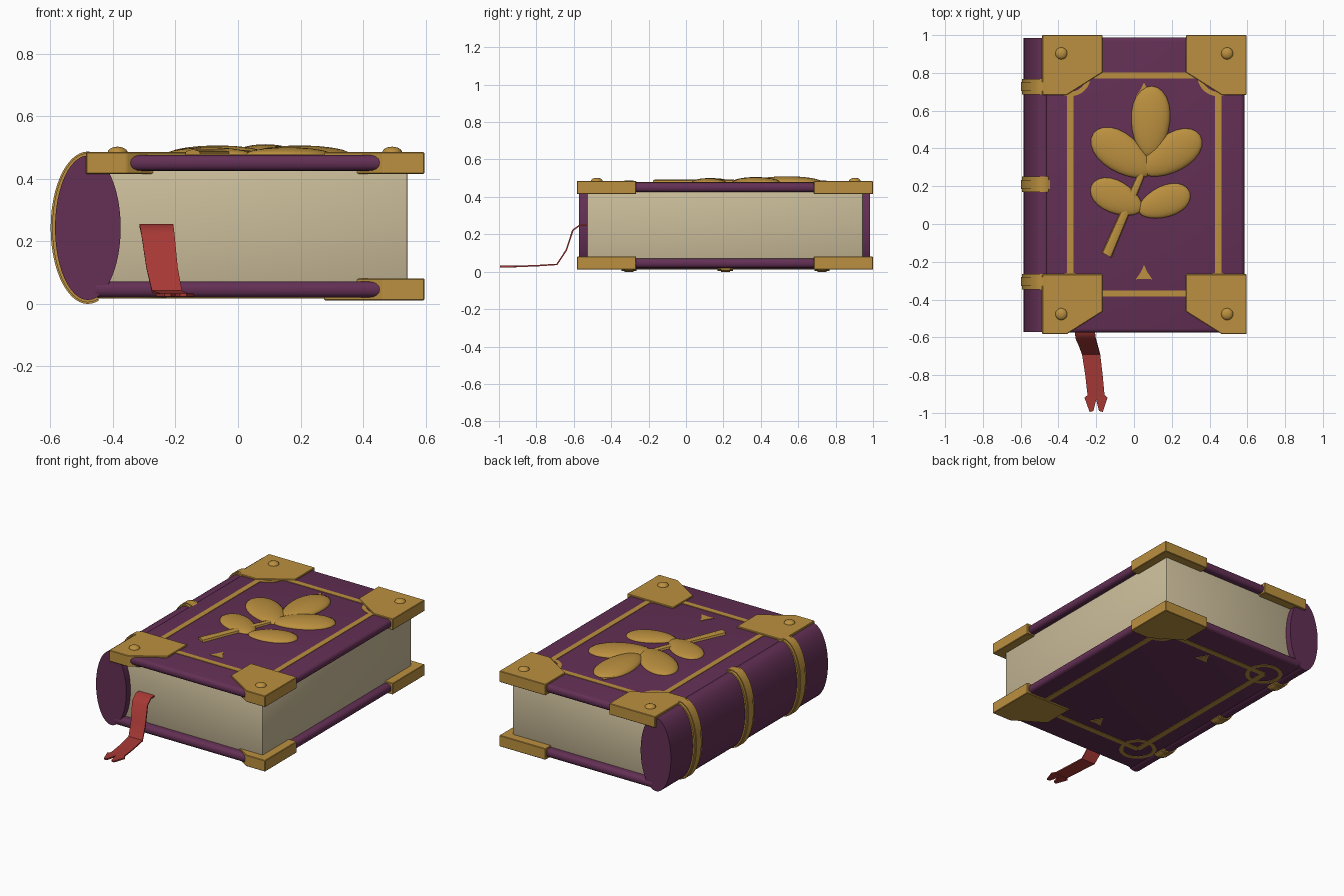
import bpy, bmesh, math
from mathutils import Vector

if "Cube" in bpy.data.objects:
    bpy.data.objects.remove(bpy.data.objects["Cube"])


def material(name, rgb):
    m = bpy.data.materials.new(name)
    m.diffuse_color = (*rgb, 1)
    m.use_nodes = True
    m.node_tree.nodes["Principled BSDF"].inputs["Base Color"].default_value = m.diffuse_color
    return m


PURPLE = material("purple_leather", (0.125, 0.029, 0.09))
GOLD = material("gold_metal", (0.50, 0.28, 0.05))
PAPER = material("cream_paper", (0.60, 0.51, 0.325))
RED = material("red_ribbon", (0.38, 0.04, 0.035))


def finish(name, bm, mat, smooth=None):
    bmesh.ops.recalc_face_normals(bm, faces=bm.faces[:])
    me = bpy.data.meshes.new(name)
    bm.to_mesh(me)
    bm.free()
    ob = bpy.data.objects.new(name, me)
    bpy.context.collection.objects.link(ob)
    me.materials.append(mat)
    if smooth:
        bpy.ops.object.select_all(action='DESELECT')
        ob.select_set(True)
        bpy.context.view_layer.objects.active = ob
        bpy.ops.object.shade_smooth_by_angle(angle=math.radians(smooth))
    return ob


def add_prism(bm, pts, z0, z1):
    lo = [bm.verts.new((x, y, z0)) for x, y in pts]
    hi = [bm.verts.new((x, y, z1)) for x, y in pts]
    bm.faces.new(lo[::-1])
    bm.faces.new(hi)
    n = len(pts)
    for i in range(n):
        j = (i + 1) % n
        bm.faces.new((lo[i], lo[j], hi[j], hi[i]))


def rect(x0, x1, y0, y1):
    return [(x0, y0), (x1, y0), (x1, y1), (x0, y1)]


def box(name, x0, x1, y0, y1, z0, z1, mat, bevel, segs):
    bm = bmesh.new()
    add_prism(bm, rect(x0, x1, y0, y1), z0, z1)
    bmesh.ops.bevel(bm, geom=bm.edges[:], offset=bevel, segments=segs,
                    profile=0.5, affect='EDGES')
    return finish(name, bm, mat, 40)


def sweep(bm, rings, closed_ends=True):
    """Skin a list of closed rings of points."""
    vs = [[bm.verts.new(p) for p in r] for r in rings]
    n = len(vs[0])
    for a, b in zip(vs, vs[1:]):
        for i in range(n):
            j = (i + 1) % n
            bm.faces.new((a[i], a[j], b[j], b[i]))
    if closed_ends:
        bm.faces.new(vs[0])
        bm.faces.new(vs[-1][::-1])


# Covers and page block
box("top_cover", -0.47, 0.585, -0.575, 0.988, 0.425, 0.476, PURPLE, 0.022, 4)
box("bottom_cover", -0.47, 0.585, -0.575, 0.988, 0.02, 0.071, PURPLE, 0.022, 4)
box("page_block", -0.46, 0.542, -0.53, 0.945, 0.06, 0.435, PAPER, 0.008, 2)

# Elliptical spine
SX, SZ = -0.48, 0.243


def ellipse(a, rx, rz, y):
    return (SX + rx * math.cos(a), y, SZ + rz * math.sin(a))


bm = bmesh.new()
sweep(bm, [[ellipse(2 * math.pi * i / 48, 0.105, 0.231, y) for i in range(48)]
           for y in (-0.572, 0.985)])
finish("spine", bm, PURPLE, 40)

# Ridged bands wrapped around the spine
profile = [(-0.041, -0.004), (-0.041, 0.009), (-0.024, 0.009), (-0.024, 0.014),
           (0.024, 0.014), (0.024, 0.009), (0.041, 0.009), (0.041, -0.004)]
for k, yc in enumerate((-0.305, 0.21, 0.727)):
    bm = bmesh.new()
    rings = []
    for i in range(37):
        a = math.radians(73 + 214 * i / 36)
        rings.append([ellipse(a, 0.105 + d, 0.2295 + d, yc + dy) for dy, d in profile])
    sweep(bm, rings)
    finish(f"spine_band_{k + 1}", bm, GOLD, 30)

# Corner guards: chamfered on the inner front side
def corner(name, outer, inner, y0, z0):
    cut = inner + math.copysign(0.19, outer - inner)
    bm = bmesh.new()
    add_prism(bm, [(outer, y0), (cut, y0), (inner, y0 + 0.12),
                   (inner, y0 + 0.317), (outer, y0 + 0.317)], z0, z0 + 0.07)
    bmesh.ops.bevel(bm, geom=bm.edges[:], offset=0.003, segments=1, affect='EDGES')
    finish(name, bm, GOLD)


for yname, y0 in (("front", -0.583), ("back", 0.683)):
    corner(f"top_{yname}_right_corner", 0.596, 0.275, y0, 0.415)
    corner(f"top_{yname}_left_corner", -0.486, -0.166, y0, 0.415)
    corner(f"bottom_{yname}_right_corner", 0.596, 0.275, y0, 0.011)

# Rivets on the top corners
for k, (x, y) in enumerate([(x, y) for x in (-0.385, 0.493) for y in (-0.477, 0.903)]):
    bm = bmesh.new()
    bmesh.ops.create_uvsphere(bm, u_segments=20, v_segments=12, radius=0.032)
    for v in bm.verts:
        v.co = (v.co.x + x, v.co.y + y, v.co.z * 0.6 + 0.483)
    finish(f"rivet_{k + 1}", bm, GOLD, 60)

# Thin border frame, corner rings and small trefoils on both covers
FX0, FX1, FY0, FY1, W = -0.338, 0.445, -0.368, 0.786, 0.017
for name, z0, z1 in (("top", 0.473, 0.479), ("bottom", 0.017, 0.023)):
    bm = bmesh.new()
    for x in (FX0, FX1):
        add_prism(bm, rect(x - W, x + W, FY0, FY1), z0, z1)
    for y in (FY0, FY1):
        add_prism(bm, rect(FX0, FX1, y - W, y + W), z0, z1 + 0.0004)
    finish(f"{name}_border", bm, GOLD)

    bm = bmesh.new()
    for x in (FX0, FX1):
        for y in (FY0, FY1):
            N = 32
            ring = []
            for i in range(N + 1):
                c, s = math.cos(2 * math.pi * i / N), math.sin(2 * math.pi * i / N)
                ring.append([(x + r * c, y + r * s, z) for r, z in
                             ((0.086, z0), (0.11, z0), (0.11, z1), (0.086, z1))])
            sweep(bm, ring, False)
    bmesh.ops.remove_doubles(bm, verts=bm.verts[:], dist=1e-5)
    finish(f"{name}_border_rings", bm, GOLD)

    bm = bmesh.new()
    for y in (-0.268, 0.70):
        pts = []
        for i in range(6):
            a = math.pi / 2 + i * math.pi / 3
            r = 0.022 if i % 2 else 0.05
            pts.append((0.053 + r * math.cos(a), y + r * math.sin(a)))
        add_prism(bm, pts, z0, z1)
    finish(f"{name}_trefoils", bm, GOLD)

# Leaf sprig emblem: base point, tip point, half width, height
leaves = [((0.08, 0.35), (0.095, 0.73), 0.102, 0.034),
          ((0.085, 0.265), (-0.215, 0.48), 0.10, 0.030),
          ((0.045, 0.275), (0.35, 0.47), 0.098, 0.030),
          ((0.04, 0.075), (-0.225, 0.205), 0.085, 0.024),
          ((0.025, 0.065), (0.295, 0.17), 0.082, 0.024)]
for k, (base, tip, w, h) in enumerate(leaves):
    b, t = Vector(base), Vector(tip)
    axis = (t - b) / 2
    side = Vector((-axis.y, axis.x)).normalized()
    bm = bmesh.new()
    bmesh.ops.create_uvsphere(bm, u_segments=24, v_segments=16, radius=1)
    for v in bm.verts:
        u = v.co.x
        p = (b + t) / 2 + axis * u + side * (v.co.y * w * (1 + 0.15 * u))
        v.co = (p.x, p.y, 0.476 + v.co.z * h)
    finish(f"leaf_{k + 1}", bm, GOLD, 60)

# Tapered stem
b, t = Vector((-0.145, -0.165)), Vector((0.075, 0.36))
mid = Vector((0.03, 0.24))
side = Vector((0.87, -0.45))
bm = bmesh.new()
sweep(bm, [[(*(p + side * u * w), 0.474 + z) for u, z in
            ((-1, 0), (-0.8, h * 0.7), (0, h), (0.8, h * 0.7), (1, 0))]
           for p, w, h in ((b, 0.03, 0.02), (mid, 0.021, 0.018), (t, 0.012, 0.015))])
finish("stem", bm, GOLD, 50)

# Bookmark ribbon: hangs out of the pages and lies on the table
path = [(-0.262, -0.50, 0.252, 0.054), (-0.261, -0.565, 0.25, 0.054),
        (-0.256, -0.605, 0.222, 0.053), (-0.243, -0.64, 0.115, 0.05),
        (-0.227, -0.69, 0.039, 0.048), (-0.212, -0.80, 0.032, 0.046),
        (-0.2, -0.915, 0.028, 0.045)]
bm = bmesh.new()
rings = []
for i, (x, y, z, w) in enumerate(path):
    p0, p1 = path[max(i - 1, 0)], path[min(i + 1, len(path) - 1)]
    d = Vector((0, p1[1] - p0[1], p1[2] - p0[2])).normalized()
    n = Vector((0, d.z, -d.y)) * 0.004
    rings.append([(x + sx * w, y + sn * n.y, z + sn * n.z)
                  for sx, sn in ((-1, -1), (1, -1), (1, 1), (-1, 1))])
sweep(bm, rings)
finish("bookmark_ribbon", bm, RED, 40)

# Forked ribbon tail
bm = bmesh.new()
add_prism(bm, [(-0.245, -0.905), (-0.262, -0.92), (-0.235, -0.995), (-0.215, -0.99),
               (-0.2, -0.93), (-0.185, -0.99), (-0.165, -0.995), (-0.14, -0.92),
               (-0.155, -0.905)], 0.023, 0.032)
finish("ribbon_tail", bm, RED)
